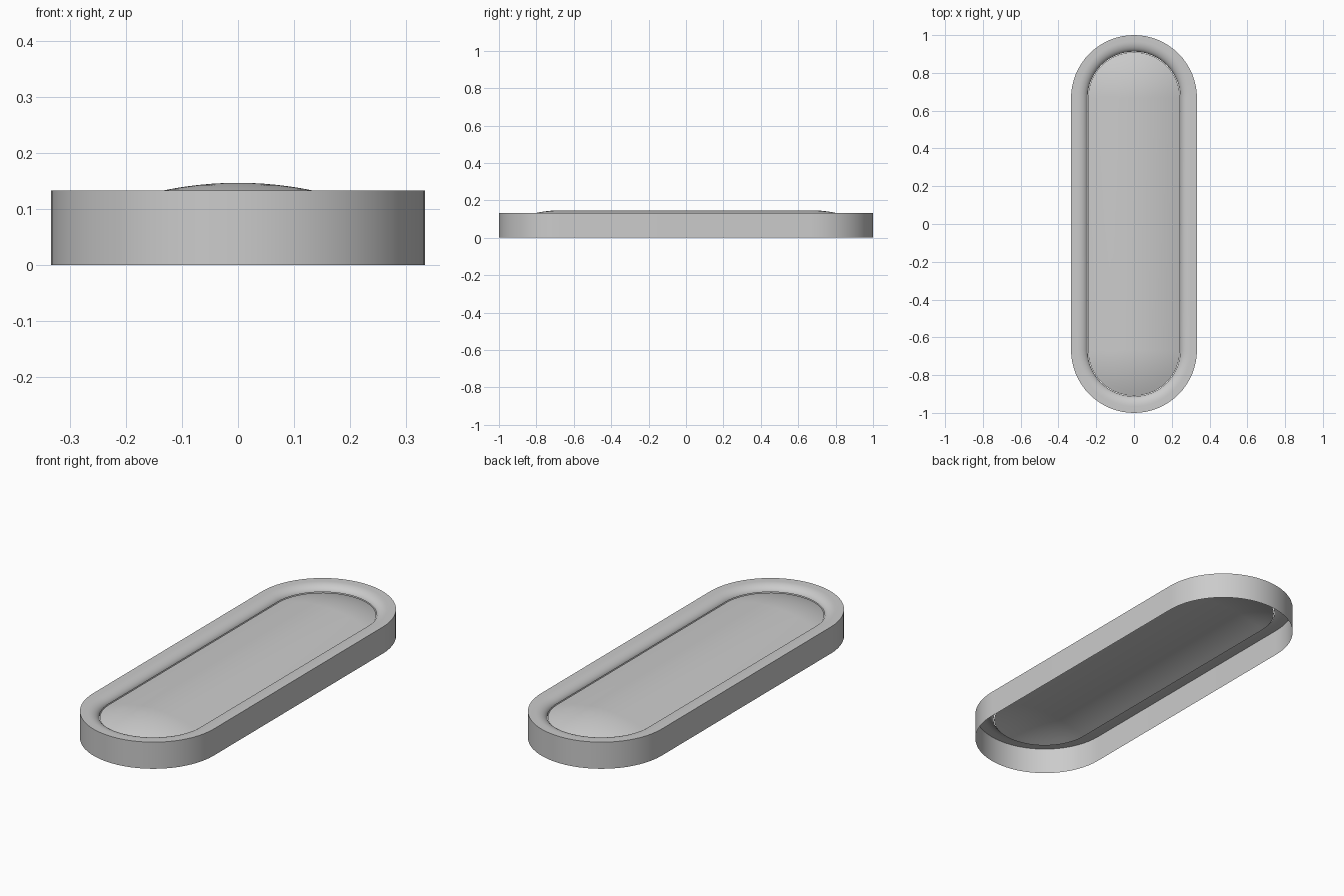
import bpy, bmesh, math

if "Cube" in bpy.data.objects:
    bpy.data.objects.remove(bpy.data.objects["Cube"])

HALF = 2 / 3   # half length of the straight section
SEG = 32       # segments per rounded end


def outline(r):
    """Capsule outline of radius r, long axis along y."""
    pts = []
    for sign, start in ((1, 0), (-1, math.pi)):
        for i in range(SEG + 1):
            a = start + math.pi * i / SEG
            pts.append((r * math.cos(a), sign * HALF + r * math.sin(a)))
    return pts


def capsule_loft(name, profile):
    """Sweep a (radius, height) profile around the capsule."""
    bm = bmesh.new()
    rings = [[bm.verts.new((x, y, z)) for x, y in outline(r)] for r, z in profile]
    n = len(rings[0])
    for a, b in zip(rings, rings[1:]):
        for i in range(n):
            j = (i + 1) % n
            bm.faces.new((a[i], a[j], b[j], b[i]))
    bmesh.ops.remove_doubles(bm, verts=bm.verts, dist=1e-5)
    mesh = bpy.data.meshes.new(name)
    bm.to_mesh(mesh)
    bm.free()
    obj = bpy.data.objects.new(name, mesh)
    bpy.context.collection.objects.link(obj)
    bpy.ops.object.select_all(action='DESELECT')
    obj.select_set(True)
    bpy.context.view_layer.objects.active = obj
    bpy.ops.object.shade_smooth_by_angle(angle=math.radians(35))
    return obj


# Open-bottomed wall with a rounded rim rolling inward
rim = [(1 / 3, 0), (1 / 3, 0.133)]
for i in range(9):
    t = math.radians(80) * i / 8
    rim.append((0.3 - 0.055 * math.sin(t), 0.133 - 0.035 * (1 - math.cos(t))))
capsule_loft("rim_wall", rim)

# Gently domed top panel
R = 0.243
dome = [(R * (1 - i / 10), 0.147 - 0.77 * (R * (1 - i / 10)) ** 2) for i in range(11)]
capsule_loft("domed_panel", dome)
